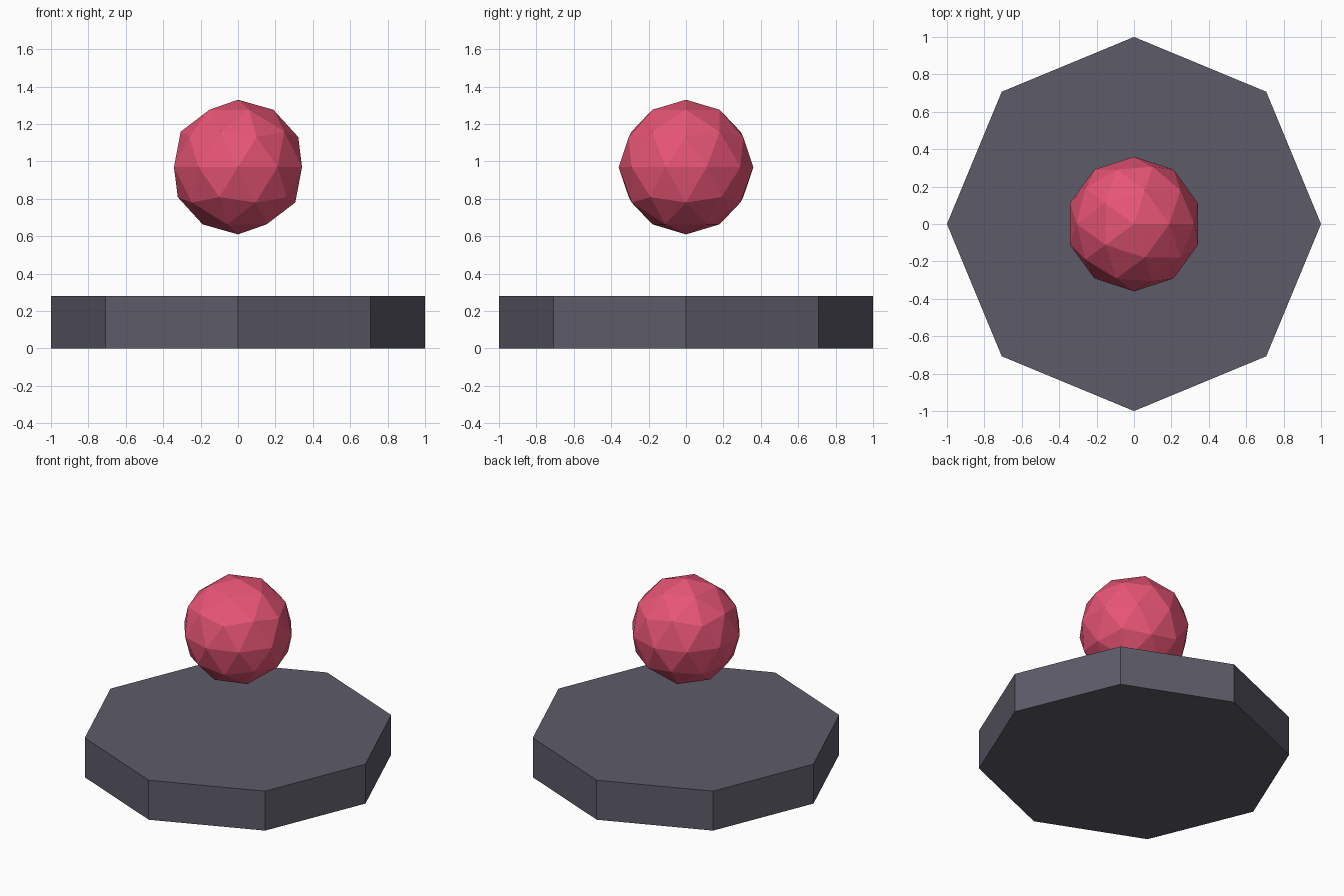
import bpy

if "Cube" in bpy.data.objects:
    bpy.data.objects.remove(bpy.data.objects["Cube"])


def finish(name, color):
    obj = bpy.context.object
    obj.name = name
    mat = bpy.data.materials.new(name + "_color")
    mat.diffuse_color = (*color, 1)
    mat.use_nodes = True
    mat.node_tree.nodes["Principled BSDF"].inputs["Base Color"].default_value = mat.diffuse_color
    obj.data.materials.append(mat)


# Octagonal base slab
HEIGHT = 0.28
bpy.ops.mesh.primitive_cylinder_add(vertices=8, radius=1, depth=HEIGHT,
                                    location=(0, 0, HEIGHT / 2))
finish("base", (0.11, 0.105, 0.14))

# Floating faceted orb
bpy.ops.mesh.primitive_ico_sphere_add(subdivisions=2, radius=0.36,
                                      location=(0, 0, 0.97))
finish("floating_orb", (0.8, 0.09, 0.18))
